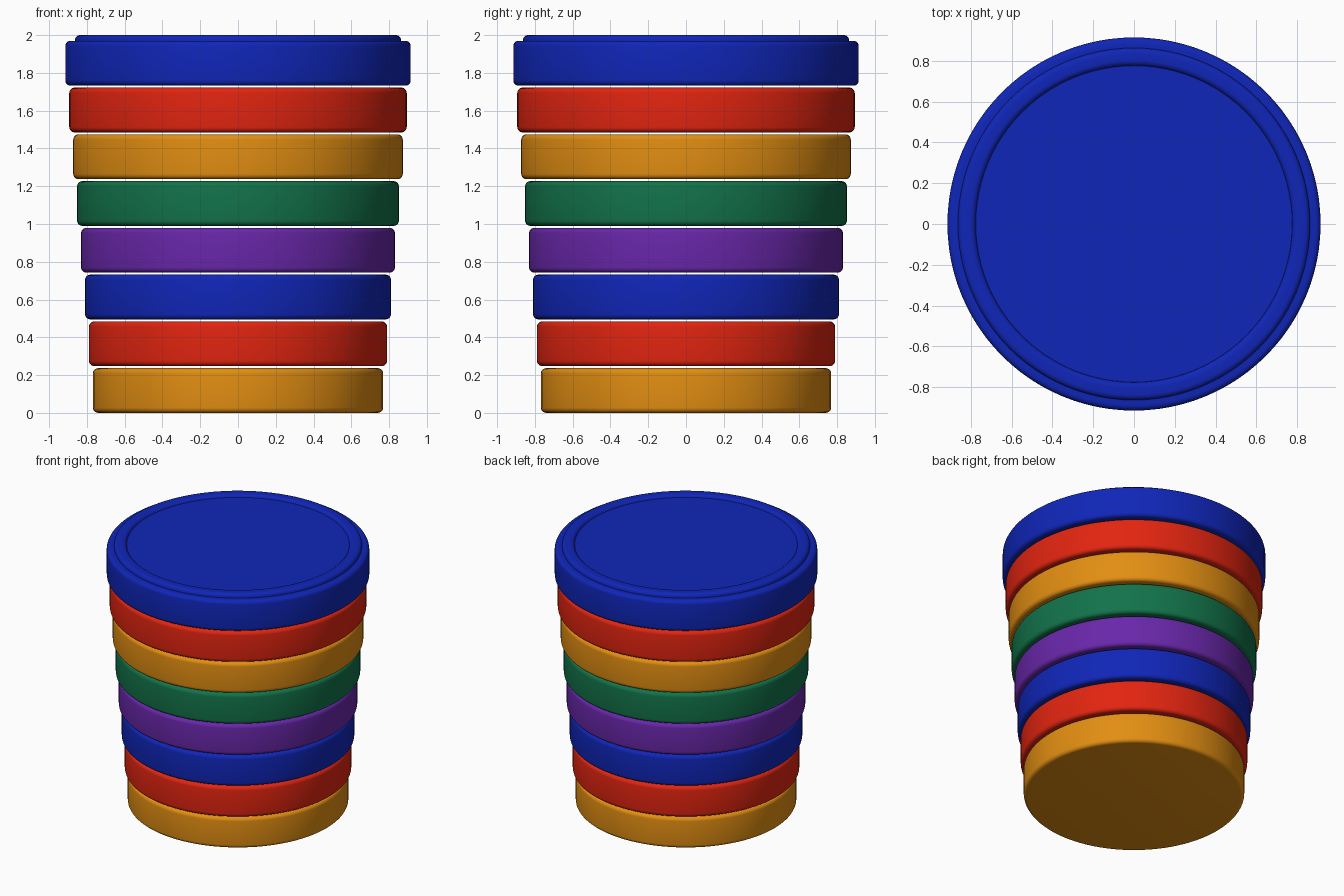
import bpy
import bmesh
import math

if "Cube" in bpy.data.objects:
    bpy.data.objects.remove(bpy.data.objects["Cube"], do_unlink=True)

SIDES = 96
PITCH = 0.2475
HEIGHT = 0.237
FILLET = 0.028


def material(name, rgb):
    mat = bpy.data.materials.new(name)
    mat.use_nodes = True
    mat.diffuse_color = (*rgb, 1)
    mat.node_tree.nodes["Principled BSDF"].inputs["Base Color"].default_value = (*rgb, 1)
    return mat


def arc(cx, cz, r, start, end, steps=5):
    """Points along a rounded corner, angles in degrees."""
    angles = [math.radians(start + (end - start) * i / steps) for i in range(steps + 1)]
    return [(cx + r * math.cos(a), cz + r * math.sin(a)) for a in angles]


def lathe(name, profile, mat):
    """Spin a profile of (radius, height) points and close both ends."""
    bm = bmesh.new()
    rings = []
    for r, z in profile:
        rings.append([bm.verts.new((r * math.cos(t), r * math.sin(t), z))
                      for t in (math.tau * i / SIDES for i in range(SIDES))])
    for low, high in zip(rings, rings[1:]):
        for i in range(SIDES):
            j = (i + 1) % SIDES
            bm.faces.new((low[i], low[j], high[j], high[i]))
    bm.faces.new(rings[0][::-1])
    bm.faces.new(rings[-1])
    mesh = bpy.data.meshes.new(name)
    bm.to_mesh(mesh)
    bm.free()
    mesh.materials.append(mat)
    obj = bpy.data.objects.new(name, mesh)
    bpy.context.collection.objects.link(obj)
    bpy.ops.object.select_all(action="DESELECT")
    obj.select_set(True)
    bpy.context.view_layer.objects.active = obj
    bpy.ops.object.shade_smooth_by_angle(angle=math.radians(35))
    return obj


orange = material("orange", (0.76, 0.27, 0.006))
red = material("red", (0.76, 0.018, 0.005))
blue = material("blue", (0.005, 0.019, 0.48))
purple = material("purple", (0.14, 0.02, 0.4))
green = material("green", (0.006, 0.17, 0.068))

# Stack of rounded discs that widen towards the top
stack = [orange, red, blue, purple, green, orange, red, blue]
for n, mat in enumerate(stack):
    radius = 0.768 + 0.0209 * n
    base = PITCH * n
    top = base + HEIGHT
    inner = radius - FILLET
    profile = arc(inner, base + FILLET, FILLET, -90, 0)
    profile += arc(inner, top - FILLET, FILLET, 0, 90)
    if n == len(stack) - 1:
        # Rounded lip around a shallow recess on the top disc
        profile += [(0.863, top)]
        profile += arc(0.837, 1.974, 0.026, 0, 90)
        profile += arc(0.803, 1.972, 0.028, 90, 165)
        profile += [(0.775, 1.98), (0.67, 1.98)]
    lathe(f"disc_{n + 1}_{mat.name}", profile, mat)
